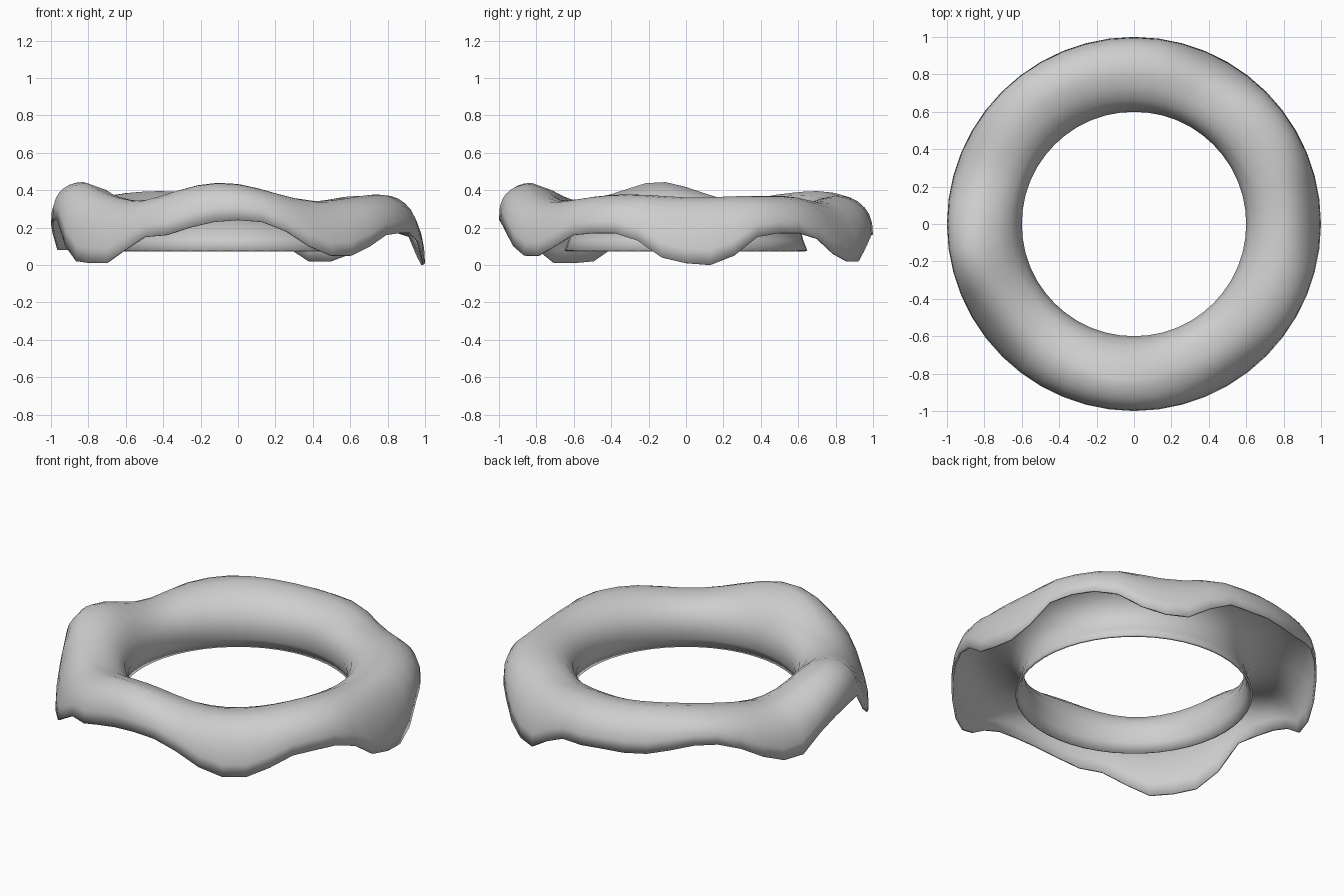
import bpy, bmesh, math

cube = bpy.data.objects.get("Cube")
if cube:
    bpy.data.objects.remove(cube, do_unlink=True)

# One plain material
icing_mat = bpy.data.materials.new("light_grey")
icing_mat.use_nodes = True
colour = (0.62, 0.62, 0.62, 1.0)
icing_mat.diffuse_color = colour
icing_mat.node_tree.nodes["Principled BSDF"].inputs["Base Color"].default_value = colour

# Height of the dripping outer rim, in hundredths, counter-clockwise from +x
RIM = [1, 0, 5, 15, 17, 17, 14, 6, 2, 2, 10, 16,
       16, 17, 17, 18, 21, 24, 24, 20, 13, 8, 8, 17,
       22, 24, 24, 10, 2, 1, 1, 8, 15, 16, 20, 23,
       24, 23, 18, 10, 5, 5, 10, 16, 17, 17, 13, 4]

# Swells and dips of the crown: angle, spread, height change
SWELLS = [(264, 20, 0.07), (190, 15, 0.075), (122, 20, 0.025), (336, 14, 0.008),
          (229, 14, -0.03), (302, 18, -0.03), (62, 13, -0.035),
          (160, 11, -0.03), (4, 13, -0.01)]

# Wall of the hole, from its lower edge up to the crown: radius, height
HOLE_WALL = [(0.638, 0.073), (0.615, 0.13), (0.6, 0.2),
             (0.62, 0.27), (0.665, 0.325), (0.73, 0.357)]
CROWN_R, CROWN_Z = 0.8, 0.37
OUTER_STEPS = 7


def crown_height(deg):
    total = CROWN_Z
    for angle, spread, change in SWELLS:
        away = (deg - angle + 180) % 360 - 180
        total += change * math.exp(-(away / spread) ** 2)
    return total


def section(deg, rim):
    """Cross-section from the hole's lower edge over the crown to the rim."""
    top = crown_height(deg)
    points = []
    for r, z in HOLE_WALL:
        blend = max(0, (r - 0.6) / (CROWN_R - 0.6)) if z > 0.2 else 0
        points.append((r, z + (top - CROWN_Z) * blend))
    # Swells lean outward; long drips fall straighter than short ones
    crest = CROWN_R + 0.5 * max(0, top - CROWN_Z)
    power = 1 - 1.3 * rim
    for k in range(OUTER_STEPS + 1):
        a = k / OUTER_STEPS * math.pi / 2
        drop = max(0, math.cos(a)) ** power
        points.append((crest + (1 - crest) * math.sin(a), rim + (top - rim) * drop))
    return points


# Sweep the section around the ring
bm = bmesh.new()
rings = []
for i, rim in enumerate(RIM):
    deg = 360 * i / len(RIM)
    c, s = math.cos(math.radians(deg)), math.sin(math.radians(deg))
    rings.append([bm.verts.new((r * c, r * s, z)) for r, z in section(deg, rim / 100)])
for i, ring in enumerate(rings):
    following = rings[(i + 1) % len(rings)]
    for j in range(len(ring) - 1):
        bm.faces.new((ring[j], ring[j + 1], following[j + 1], following[j]))

mesh = bpy.data.meshes.new("icing_ring")
bm.to_mesh(mesh)
bm.free()
mesh.materials.append(icing_mat)
icing = bpy.data.objects.new("icing_ring", mesh)
bpy.context.collection.objects.link(icing)

# Thin shell, open underneath
shell = icing.modifiers.new("shell", 'SOLIDIFY')
shell.thickness = 0.012
shell.offset = -1

bpy.ops.object.select_all(action='DESELECT')
icing.select_set(True)
bpy.context.view_layer.objects.active = icing
bpy.ops.object.shade_smooth_by_angle(angle=math.radians(50))
